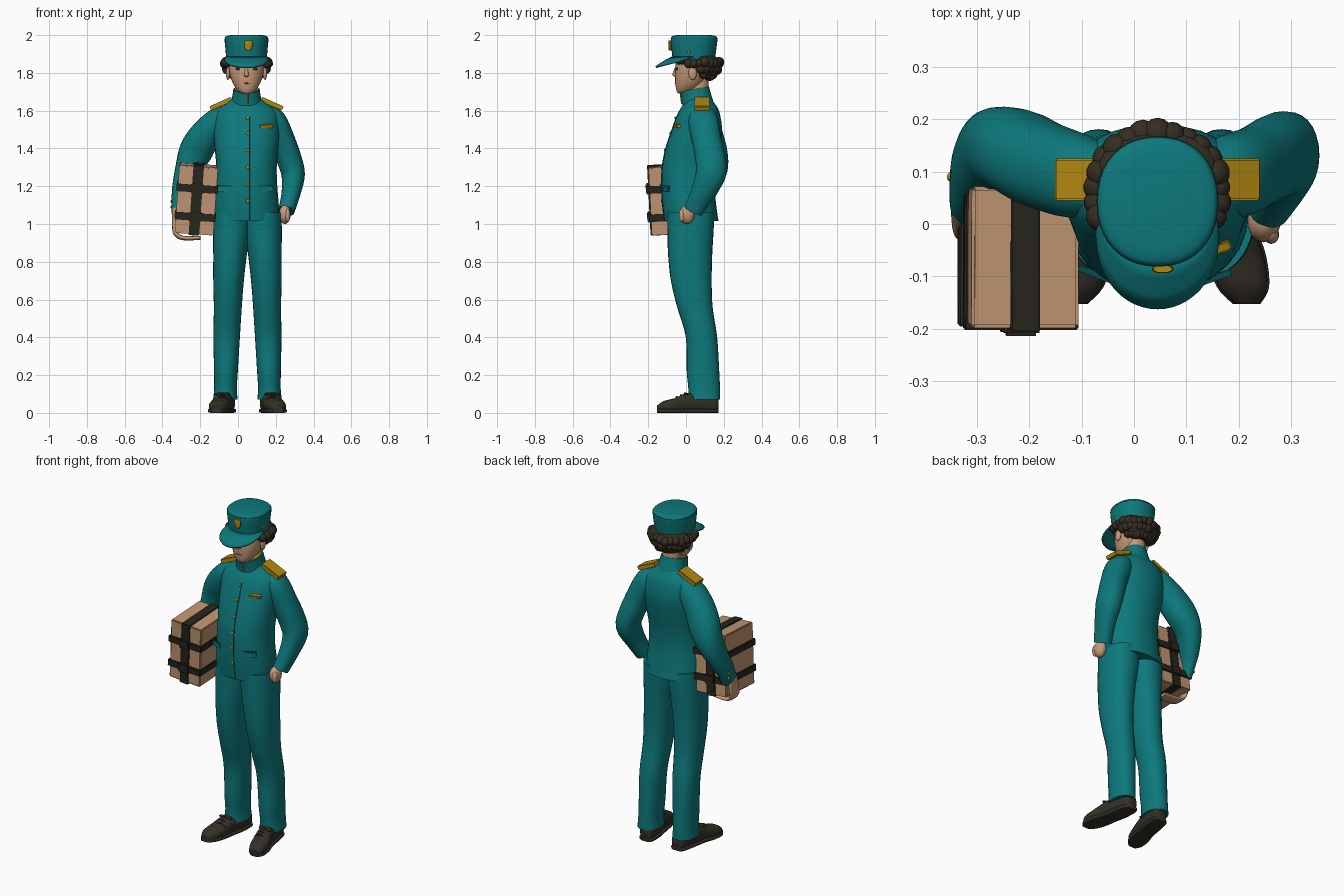
import bpy, bmesh, math, random
from mathutils import Vector, Matrix, Euler

if "Cube" in bpy.data.objects:
    bpy.data.objects.remove(bpy.data.objects["Cube"], do_unlink=True)
random.seed(4)
MID = 0.045   # centre line of the figure


def material(name, r, g, b):
    m = bpy.data.materials.new(name)
    m.use_nodes = True
    m.diffuse_color = (r, g, b, 1)
    bsdf = m.node_tree.nodes["Principled BSDF"]
    bsdf.inputs["Base Color"].default_value = (r, g, b, 1)
    bsdf.inputs["Roughness"].default_value = 0.8
    return m


TEAL = material("teal cloth", 0.004, 0.19, 0.2)
GOLD = material("gold trim", 0.45, 0.25, 0.006)
SKIN = material("skin", 0.56, 0.32, 0.19)
CARD = material("parcel tan", 0.54, 0.31, 0.17)
HAIR = material("dark brown hair", 0.035, 0.026, 0.016)
SHOE = material("shoe leather", 0.034, 0.029, 0.02)
STRAP = material("strap black", 0.02, 0.02, 0.013)
SEAM = material("seam teal", 0.002, 0.07, 0.075)
LIP = material("lip", 0.35, 0.15, 0.09)


def finish(name, bm, mat, angle=45):
    bmesh.ops.recalc_face_normals(bm, faces=bm.faces)
    me = bpy.data.meshes.new(name)
    bm.to_mesh(me)
    bm.free()
    me.materials.append(mat)
    ob = bpy.data.objects.new(name, me)
    bpy.context.collection.objects.link(ob)
    bpy.ops.object.select_all(action='DESELECT')
    ob.select_set(True)
    bpy.context.view_layer.objects.active = ob
    bpy.ops.object.shade_smooth_by_angle(angle=math.radians(angle))
    return ob


def smooth_rows(rows, steps):
    out = []
    for i in range(len(rows) - 1):
        a, b, c, d = (rows[max(0, min(len(rows) - 1, i + k))] for k in (-1, 0, 1, 2))
        for s in range(steps):
            t = s / steps
            out.append([q + t * (r - p) / 2 + t * t * (p - 2.5 * q + 2 * r - d_ / 2)
                        + t ** 3 * (1.5 * (q - r) + (d_ - p) / 2)
                        for p, q, r, d_ in zip(a, b, c, d)])
    return out + [list(rows[-1])]


def loft(name, mat, rows, frame=None, power=2.2, steps=4, sides=28):
    """Rows are centre x, y, z and two radii; frame gives the fixed ring axes."""
    rows = smooth_rows(rows, steps)
    bm, rings = bmesh.new(), []
    for i, (x, y, z, ru, rv) in enumerate(rows):
        if frame:
            u, v = Vector(frame[0]), Vector(frame[1])
        else:
            t = Vector(rows[min(i + 1, len(rows) - 1)][:3]) - Vector(rows[max(i - 1, 0)][:3])
            u = Vector((0, 1, 0)).cross(t).normalized()
            v = t.cross(u).normalized()
        ring = []
        for k in range(sides):
            a = math.tau * k / sides
            c, s = math.cos(a), math.sin(a)
            e = 2 / power
            ring.append(bm.verts.new(Vector((x, y, z))
                        + u * ru * math.copysign(abs(c) ** e, c)
                        + v * rv * math.copysign(abs(s) ** e, s)))
        rings.append(ring)
    for lo, hi in zip(rings, rings[1:]):
        for k in range(sides):
            n = (k + 1) % sides
            bm.faces.new((lo[k], lo[n], hi[n], hi[k]))
    bm.faces.new(rings[0])
    bm.faces.new(rings[-1])
    return finish(name, bm, mat)


FLAT = ((1, 0, 0), (0, 1, 0))
UPRIGHT = ((1, 0, 0), (0, 0, 1))


def stack(profile, cx=MID):
    """Turn (z, half width, front y, back y) into loft rows."""
    return [(cx, (f + b) / 2, z, w, (b - f) / 2) for z, w, f, b in profile]


def front_y(rows, x, z, power=2.2):
    for a, b in zip(rows, rows[1:]):
        if a[2] <= z <= b[2]:
            t = (z - a[2]) / (b[2] - a[2])
            cx, cy, _, w, d = (p + t * (q - p) for p, q in zip(a, b))
            return cy - d * (1 - min(1, abs((x - cx) / w)) ** power) ** (1 / power)


def blobs(name, mat, places):
    bm = bmesh.new()
    for loc, size in places:
        bmesh.ops.create_uvsphere(bm, u_segments=14, v_segments=10, radius=1,
                                  matrix=Matrix.LocRotScale(Vector(loc), None, Vector(size)))
    return finish(name, bm, mat, 80)


def block(name, mat, loc, size, rot=(0, 0, 0), base=Matrix(), bevel=0.003):
    bm = bmesh.new()
    bmesh.ops.create_cube(bm, size=1, matrix=base @ Matrix.LocRotScale(Vector(loc), Euler(rot), Vector(size)))
    bmesh.ops.bevel(bm, geom=bm.edges[:], offset=min(bevel, min(size) / 3), segments=2, affect='EDGES')
    return finish(name, bm, mat, 30)


def flip(rows, axis):
    return [(2 * axis - r[0], *r[1:]) for r in rows]


# Jacket with its seam, buttons, pockets and name tag
body = stack([(1.015, .176, -.115, .172), (1.1, .171, -.125, .16), (1.2, .163, -.13, .152),
              (1.3, .16, -.127, .16), (1.4, .168, -.108, .178), (1.5, .176, -.075, .19),
              (1.57, .17, -.05, .182), (1.61, .148, -.03, .17), (1.64, .105, -.01, .15),
              (1.67, .07, 0, .13)])
loft("jacket", TEAL, body, FLAT)
loft("front_seam", SEAM, [(.06, front_y(body, .06, z) + .001, z, .003, .003)
                          for z in (1.02, 1.1, 1.2, 1.3, 1.4, 1.5, 1.57)], FLAT, sides=8)
blobs("jacket_buttons", GOLD, [((.052, front_y(body, .052, z) - .002, z), (.009, .005, .009))
                               for z in (1.12, 1.21, 1.3, 1.39, 1.48, 1.56)])
for side, x in (("right", -.07), ("left", .15)):
    turn = (0, 0, (x - MID) * 3.2)
    block(side + "_pocket_flap", TEAL, (x, front_y(body, x, 1.19) - .001, 1.185), (.075, .012, .03), turn)
    block(side + "_pocket_seam", SEAM, (x, front_y(body, x, 1.2) - .002, 1.202), (.075, .012, .005), turn)
block("name_tag", GOLD, (.15, front_y(body, .15, 1.515), 1.518), (.07, .02, .017), (.3, 0, .3))

# Collar and its lining
loft("collar", TEAL, [(MID, .068, 1.61, .09, .085), (MID, .056, 1.665, .077, .08),
                      (MID, .045, 1.712, .07, .078)])
loft("collar_lining", GOLD, [(MID, .048, 1.7, .064, .072), (MID, .0445, 1.715, .064, .072)])
loft("collar_edge", GOLD, [(MID + .006, front_y(body, MID, 1.6) + dy, z, .004, .006)
                           for dy, z in ((.015, 1.635), (.008, 1.69))], FLAT, sides=8)

# Shoulder boards
for side, s in (("right", -1), ("left", 1)):
    block(side + "_shoulder_board", GOLD, (MID + s * .135, .085, 1.637), (.125, .08, .024), (0, s * .42, 0))

# Left arm with the hand in the pocket
loft("left_sleeve", TEAL, [(.14, .085, 1.585, .05, .06), (.185, .09, 1.545, .07, .08),
                           (.235, .11, 1.44, .068, .078), (.272, .13, 1.34, .066, .08),
                           (.292, .13, 1.26, .062, .08), (.28, .085, 1.16, .05, .062),
                           (.256, .04, 1.07, .043, .052)])
blobs("left_hand", SKIN, [((.248, .005, 1.05), (.032, .04, .05)), ((.262, -.02, 1.045), (.015, .018, .035))])
blobs("left_cuff_buttons", GOLD, [((.305, .075, 1.11), (.008, .008, .008)), ((.3, .06, 1.085), (.008, .008, .008))])

# Right arm wrapped around the parcel
loft("right_sleeve", TEAL, [(-.05, .085, 1.585, .05, .06), (-.105, .09, 1.545, .072, .08),
                            (-.18, .115, 1.46, .085, .083), (-.228, .14, 1.375, .088, .08),
                            (-.268, .142, 1.29, .066, .078), (-.298, .11, 1.2, .05, .068),
                            (-.314, .075, 1.13, .038, .06), (-.318, .045, 1.06, .034, .054)])
loft("right_hand", SKIN, [(-.33, .035, 1.08, .018, .035), (-.335, .02, 1.0, .014, .042),
                          (-.328, .01, .95, .014, .042), (-.29, .005, .926, .012, .04),
                          (-.2, .0, .926, .01, .036)])
blobs("right_cuff_buttons", GOLD, [((-.35, .09, z), (.007, .009, .009)) for z in (1.09, 1.12)])

# Parcel with straps and buckles, slightly tilted
tilt = Matrix.LocRotScale(Vector((-.22, -.055, 1.132)), Euler((.05, .07, 0)), None)
W, D, H = .205, .27, .36
block("parcel", CARD, (0, 0, 0), (W, D, H), base=tilt, bevel=.006)
block("upright_strap", STRAP, (0, 0, 0), (.056, D + .014, H + .012), base=tilt)
for name, z in (("upper", .062), ("lower", -.088)):
    block(name + "_strap", STRAP, (0, 0, z), (W + .014, D + .018, .04), base=tilt)
    for end, y in (("front", -D / 2 - .008), ("back", D / 2 + .006)):
        block(name + "_" + end + "_buckle", STRAP, (0, y, z), (.068, .024, .056), base=tilt, bevel=.006)

# Trousers and shoes
leg = [(-.03, .025, 1.06, .1, .125), (-.034, .024, .96, .098, .122), (-.042, .022, .84, .089, .117),
       (-.05, .028, .7, .081, .108), (-.054, .047, .56, .074, .094), (-.06, .082, .4, .07, .083),
       (-.064, .09, .22, .063, .086), (-.066, .096, .13, .06, .084), (-.067, .096, .07, .065, .085)]
shoe = [(-.055, .172, .04, .025, .03), (-.057, .155, .05, .04, .05), (-.065, .08, .056, .048, .056),
        (-.08, 0, .052, .048, .052), (-.095, -.06, .039, .053, .039),
        (-.108, -.12, .031, .046, .031), (-.115, -.153, .02, .022, .018)]
sole = [(x, y, .011, r + .004, .011) for x, y, z, r, h in shoe]
for side in ("right", "left"):
    place = (lambda r: r) if side == "right" else (lambda r: flip(r, .05))
    loft(side + "_trouser_leg", TEAL, place(leg), FLAT)
    loft(side + "_shoe", SHOE, place(shoe), UPRIGHT, power=2.5)
    loft(side + "_sole", SHOE, place(sole), UPRIGHT, power=5)
    for i in range(3):
        y = -.005 - .022 * i
        loft(side + "_lace", SHOE, place([(-.12 - .1 * y * -1, y, .08 - .008 * i, .005, .006),
                                          (-.085, y, .104 - .01 * i, .005, .006),
                                          (-.05, y, .084 - .008 * i, .005, .006)]), sides=8)
    blobs(side + "_lace_bow", SHOE, [((x, .0, .1), (.02, .012, .007))
                                     for x in ((-.105, -.06) if side == "right" else (.16, .205))])

# Head, neck and face
head = stack([(1.69, .022, -.04, .01), (1.705, .045, -.05, .04), (1.74, .07, -.056, .085),
              (1.79, .088, -.058, .12), (1.84, .095, -.056, .14), (1.9, .09, -.045, .14)])
loft("head", SKIN, head, FLAT)
loft("neck", SKIN, [(MID, .07, 1.62, .052, .055), (MID, .065, 1.78, .05, .052)], FLAT)
loft("nose", SKIN, [(MID, -.05, 1.83, .007, .008), (MID, -.056, 1.8, .01, .014),
                    (MID, -.058, 1.787, .013, .014), (MID, -.052, 1.778, .008, .006)], FLAT, sides=12)
blobs("mouth", LIP, [((MID, front_y(head, MID, 1.745) - .001, 1.745), (.022, .004, .003))])
for side, s in (("right", -1), ("left", 1)):
    x = MID + s * .042
    blobs(side + "_ear", SKIN, [((MID + s * .098, .035, 1.797), (.011, .022, .034))])
    blobs(side + "_eye", HAIR, [((x, front_y(head, x, 1.822) + .001, 1.822), (.018, .005, .008))])
    block(side + "_eyebrow", HAIR, (x, front_y(head, x, 1.848), 1.848), (.04, .008, .006), (0, 0, s * .35))

# Curly hair around the sides and back
loft("hair_mass", HAIR, stack([(1.77, .06, .08, .14), (1.79, .085, .055, .165), (1.83, .112, .03, .178),
                               (1.87, .115, .02, .175), (1.89, .1, .03, .15)]), FLAT)
curls = []
for z, reach, low, high, count in ((1.853, .116, -22, 202, 17), (1.822, .105, 12, 168, 13), (1.79, .08, 25, 155, 9)):
    for i in range(count):
        a = math.radians(low + (high - low) * i / (count - 1))
        r = .026 + random.uniform(-.003, .004)
        curls.append(((MID + reach * math.cos(a), .058 + reach * math.sin(a),
                       z + random.uniform(-.006, .006)), (r, r, r * .95)))
curls += [((MID + s * x, -.035 + .5 * (x - .06), 1.862), (.022, .014, .018)) for s in (-1, 1) for x in (.06, .09)]
blobs("hair_curls", HAIR, curls)

# Cap crown, visor and badge
cap = stack([(1.862, .106, -.07, .153), (1.9, .109, -.074, .157), (1.96, .115, -.08, .165),
             (1.982, .115, -.08, .166), (1.994, .108, -.073, .158), (2.0, .085, -.05, .135)])
loft("cap_crown", TEAL, cap, FLAT, steps=3, sides=40)
loft("cap_seam", SEAM, stack([(1.98, .1165, -.0815, .1675), (1.983, .1165, -.0815, .1675)]), FLAT, steps=1, sides=40)
bm = bmesh.new()
grid = []
for i in range(25):
    a = math.pi * i / 24
    c, s = math.cos(a), math.sin(a)
    line = []
    for t in (0, .35, .7, 1):
        inner = Vector((MID + .107 * c, .04 - .112 * s, 1.882))
        outer = Vector((MID + .114 * c, -.02 - .14 * s ** .9, 1.864 - .034 * s))
        line.append(bm.verts.new(inner.lerp(outer, t) + Vector((0, 0, .012 * t * (1 - t)))))
    grid.append(line)
for p, q in zip(grid, grid[1:]):
    for k in range(3):
        bm.faces.new((p[k], p[k + 1], q[k + 1], q[k]))
visor = finish("cap_visor", bm, TEAL)
thick = visor.modifiers.new("thickness", 'SOLIDIFY')
thick.thickness, thick.offset = .01, 0
loft("cap_badge", GOLD, [(.055, -.083, 1.918, .006, .008), (.055, -.084, 1.93, .019, .008),
                         (.055, -.086, 1.955, .021, .008), (.055, -.086, 1.972, .018, .007)], FLAT, sides=12)
blobs("cap_rivets", GOLD, [((MID + s * .107, .015, 1.912), (.006, .008, .008)) for s in (-1, 1)])
